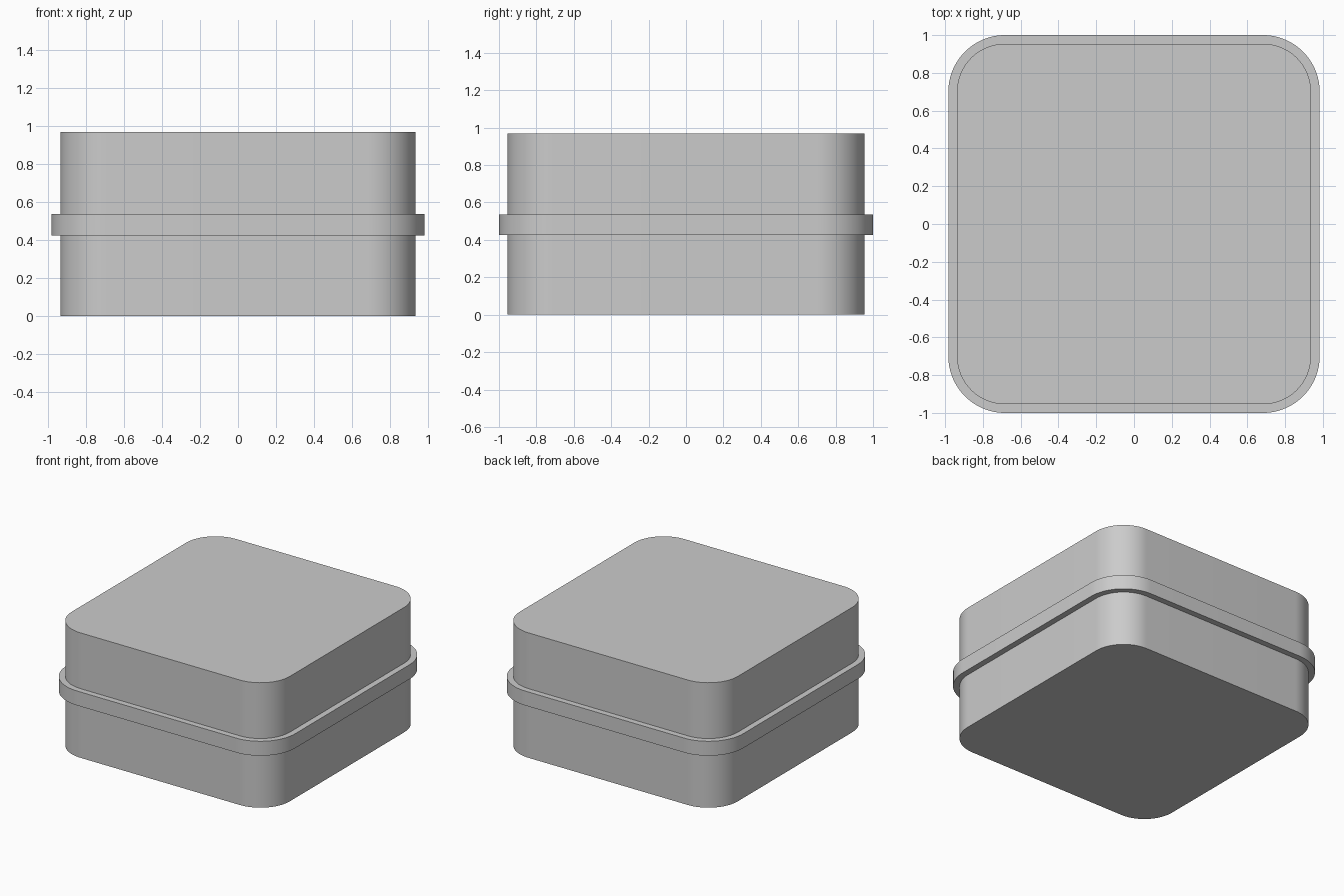
import bpy, bmesh
from math import cos, sin, pi

if "Cube" in bpy.data.objects:
    bpy.data.objects.remove(bpy.data.objects["Cube"])

HX, HY, RADIUS = 0.983, 1.0, 0.30   # outer outline of the band
INSET = 0.046                       # how far the walls sit inside the band
SEG = 24                            # segments per rounded corner


def outline(inset):
    """Rounded rectangle, counter-clockwise, offset inwards by inset."""
    r = RADIUS - inset
    cx, cy = HX - RADIUS, HY - RADIUS
    points = []
    for q, (sx, sy) in enumerate([(1, 1), (-1, 1), (-1, -1), (1, -1)]):
        for i in range(SEG + 1):
            a = (q + i / SEG) * pi / 2
            points.append((sx * cx + r * cos(a), sy * cy + r * sin(a)))
    return points


def loft(name, sections):
    """Skin a closed solid through (inset, z) sections."""
    bm = bmesh.new()
    rings = [[bm.verts.new((x, y, z)) for x, y in outline(inset)]
             for inset, z in sections]
    for low, high in zip(rings, rings[1:]):
        n = len(low)
        for i in range(n):
            j = (i + 1) % n
            bm.faces.new((low[i], low[j], high[j], high[i]))
    bm.faces.new(rings[0][::-1])
    bm.faces.new(rings[-1])
    mesh = bpy.data.meshes.new(name)
    bm.to_mesh(mesh)
    bm.free()
    obj = bpy.data.objects.new(name, mesh)
    bpy.context.collection.objects.link(obj)
    bpy.ops.object.select_all(action='DESELECT')
    obj.select_set(True)
    bpy.context.view_layer.objects.active = obj
    bpy.ops.object.shade_smooth_by_angle(angle=pi / 6)
    return obj


# Box: lower wall, protruding band, upper wall, flat top and bottom
loft("banded_box", [(INSET, 0.0), (INSET, 0.425), (0.0, 0.425),
                    (0.0, 0.537), (INSET, 0.537), (INSET, 0.97)])
